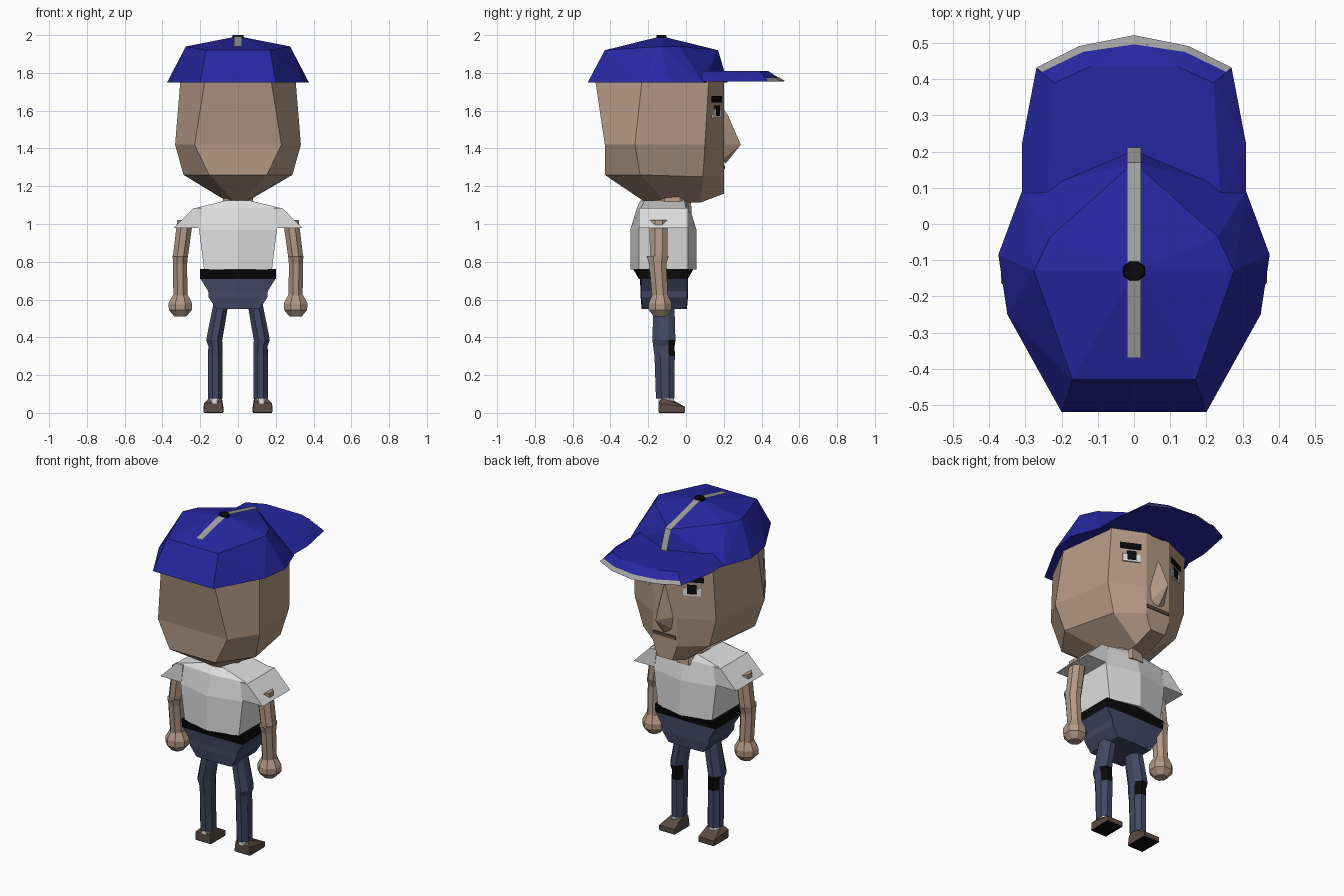
import bpy, bmesh, math
from mathutils import Vector

if "Cube" in bpy.data.objects:
    bpy.data.objects.remove(bpy.data.objects["Cube"])


def material(name, r, g, b):
    m = bpy.data.materials.new(name)
    m.diffuse_color = (r, g, b, 1)
    m.use_nodes = True
    m.node_tree.nodes["Principled BSDF"].inputs["Base Color"].default_value = m.diffuse_color
    return m


SKIN = material("skin", .45, .315, .235)
BLUE = material("cap blue", .02, .02, .36)
GREY = material("trim grey", .36, .36, .36)
WHITE = material("shirt white", .75, .75, .75)
BLACK = material("black", .003, .003, .003)
DENIM = material("denim", .055, .065, .13)
BROWN = material("shoe brown", .105, .07, .055)


def finish(name, bm, *mats):
    bmesh.ops.recalc_face_normals(bm, faces=bm.faces)
    me = bpy.data.meshes.new(name)
    bm.to_mesh(me)
    bm.free()
    for m in mats:
        me.materials.append(m)
    ob = bpy.data.objects.new(name, me)
    bpy.context.collection.objects.link(ob)
    return ob


def mirrored(half):
    """Close a half outline (x >= 0, back to front) into a full ring."""
    return half + [(-p[0],) + tuple(p[1:]) for p in reversed(half) if p[0] > 1e-6]


def loft(name, rings, *mats):
    bm = bmesh.new()
    rows = [[bm.verts.new(p) for p in r] for r in rings]
    n = len(rows[0])
    for a, b in zip(rows, rows[1:]):
        for i in range(n):
            j = (i + 1) % n
            bm.faces.new((a[i], a[j], b[j], b[i]))
    bm.faces.new(rows[0])
    bm.faces.new(rows[-1])
    return finish(name, bm, *mats)


def hull(name, pts, mat):
    bm = bmesh.new()
    for p in pts:
        bm.verts.new(p)
    res = bmesh.ops.convex_hull(bm, input=bm.verts)
    junk = {v for v in res["geom_interior"] + res["geom_unused"]
            if isinstance(v, bmesh.types.BMVert)}
    bmesh.ops.delete(bm, geom=list(junk), context='VERTS')
    bmesh.ops.dissolve_limit(bm, angle_limit=.02, verts=bm.verts, edges=bm.edges)
    return finish(name, bm, mat)


def limb(name, chain, *mats, n=8):
    """Faceted tube through stations (x, y, z, radius x, radius y)."""
    rings = []
    for x, y, z, rx, ry in chain:
        a = [(i + .5) * math.tau / n for i in range(n)]
        rings.append([(x + rx * math.cos(t), y + ry * math.sin(t), z) for t in a])
    return loft(name, rings, *mats)


def strip(name, left, right, mat):
    bm = bmesh.new()
    a, b = [[bm.verts.new(p) for p in row] for row in (left, right)]
    for i in range(len(a) - 1):
        bm.faces.new((a[i], a[i + 1], b[i + 1], b[i]))
    return finish(name, bm, mat)


def plate(name, x, y, z, w, h, turn, mat):
    bm = bmesh.new()
    bmesh.ops.create_cube(bm, size=1)
    bmesh.ops.scale(bm, vec=(w, .009, h), verts=bm.verts)
    ob = finish(name, bm, mat)
    ob.location = (x, y, z)
    ob.rotation_euler.z = turn
    return ob


# Head: half rings of back, side, cheek and front corners
head = [
    [(.02, -.215, 1.115), (.04, -.10, 1.115), (.05, .08, 1.115), (.05, .20, 1.16)],
    [(.153, -.43, 1.26), (.288, -.243, 1.26), (.22, .09, 1.25), (.08, .20, 1.25)],
    [(.23, -.43, 1.42), (.333, -.27, 1.42), (.27, .10, 1.42), (.08, .20, 1.42)],
    [(.175, -.48, 1.76), (.305, -.233, 1.76), (.26, .12, 1.76), (.08, .20, 1.76)],
]
loft("head", [mirrored(r) for r in head], SKIN)
hull("nose", mirrored([(0, .19, 1.62), (0, .22, 1.58), (.06, .19, 1.42), (.05, .19, 1.34),
                       (0, .29, 1.42), (0, .21, 1.32)]), SKIN)
plate("mouth", 0, .201, 1.30, .15, .02, 0, BROWN)
limb("neck", [(0, -.08, 1.06, .10, .12), (0, -.07, 1.16, .08, .10)], SKIN)

# Eyes and brows on the slanted face planes
for s in (1, -1):
    for part, x, z, w, h, lift, m in (("brow", .16, 1.66, .12, .035, 0, BLACK),
                                      ("eye", .155, 1.585, .10, .045, 0, WHITE),
                                      ("pupil", .155, 1.60, .05, .055, .002, BLACK)):
        y = .20 - (x - .08) * .48 + lift
        plate(part, s * x, y, z, w, h, -s * .447, m)

# Cap crown, brim and their trim
rim = [(.2, -.52), (.35, -.25), (.375, -.085), (.31, .09), (0, .22)]
crown = [(.17, -.43, 1.92), (.276, -.13, 1.94), (.232, -.036, 1.94), (0, .17, 1.92),
         (0, -.13, 1.994)]
hull("cap_crown", mirrored([(x, y, 1.75) for x, y in rim] + crown), BLUE)
edge = [(.27, .43, 1.755), (.15, .49, 1.755), (0, .52, 1.755)]
fold = [(.22, .39, 1.81), (.12, .435, 1.81), (0, .435, 1.81)]
hull("cap_brim", mirrored([(.31, .05, 1.755), (.31, .22, 1.755), (.24, .05, 1.81)]
                          + edge + fold), BLUE)
lift = Vector((0, .002, .003))
outer = [Vector(p) + lift for p in mirrored(edge)]
inner = [Vector(p).lerp(Vector(q), .3) + lift for p, q in zip(mirrored(edge), mirrored(fold))]
strip("brim_trim", outer, inner, GREY)
seam = [(-.37, 1.94), (-.13, 1.998), (.17, 1.924), (.215, 1.80)]
strip("cap_seam", [(-.02, y, z) for y, z in seam], [(.02, y, z) for y, z in seam], GREY)
limb("cap_button", [(0, -.13, 1.985, .034, .03), (0, -.13, 2.0, .03, .027)], BLACK)


# Torso: six-sided shirt, belt and hips
def six(x, back, front, z, point=.045):
    return mirrored([(0, back - point, z), (x, back, z), (x, front, z), (0, front + point, z)])


loft("shirt", [six(.18, -.25, .01, .76), six(.206, -.25, .01, .97),
               six(.225, -.24, 0, 1.085, .02), six(.06, -.22, -.01, 1.125, .02)], WHITE)
loft("belt", [six(.2, -.245, .005, .71, .005), six(.2, -.25, .01, .762, .03)], BLACK)
loft("hips", [six(.115, -.23, 0, .55, .005), six(.155, -.235, .005, .61, .005),
              six(.158, -.235, .005, .645, .005), six(.2, -.24, .005, .712, .005)], DENIM)

for s, side in ((1, "right"), (-1, "left")):
    # Sleeve and arm
    hull(side + "_sleeve", [(s * x, y, z) for y in (-.25, .01) for x, z in
                            ((.19, 1.085), (.235, 1.085), (.34, .98), (.2, .98))], WHITE)
    limb(side + "_upper_arm", [(s * .28, -.145, 1.02, .045, .052),
                               (s * .306, -.145, .82, .043, .05)], SKIN)
    limb(side + "_forearm", [(s * .306, -.15, .83, .043, .063), (s * .307, -.15, .79, .041, .05),
                             (s * .305, -.137, .61, .04, .045)], SKIN)
    limb(side + "_hand", [(s * .305, -.137, .625, .042, .045), (s * .305, -.137, .58, .068, .066),
                          (s * .305, -.137, .545, .066, .066),
                          (s * .305, -.137, .51, .035, .035)], SKIN)
    # Leg with a dark knee patch on the front
    leg = limb(side + "_leg", [(s * .09, -.117, .58, .043, .06), (s * .126, -.117, .385, .046, .066),
                               (s * .12, -.117, .355, .04, .062), (s * .12, -.113, .30, .042, .058),
                               (s * .12, -.11, .075, .042, .053)], DENIM, BLACK)
    for f in leg.data.polygons:
        if .3 < f.center.z < .38 and f.normal.y > .3:
            f.material_index = 1
    # Sock, shoe and sole
    limb(side + "_sock", [(s * .125, -.105, .05, .036, .045),
                          (s * .122, -.105, .082, .036, .045)], WHITE)
    hull(side + "_shoe", [(s * x, y, z) for x, y, z in
                          ((.078, -.145, .004), (.182, -.145, .004), (.078, -.005, .004),
                           (.182, -.005, .004), (.078, -.005, .032), (.182, -.005, .032),
                           (.085, -.145, .06), (.18, -.145, .05), (.085, -.125, .08),
                           (.15, -.125, .08), (.085, -.075, .07), (.165, -.075, .06))], BROWN)
    hull(side + "_sole", [(s * x, y, z) for x in (.08, .18) for y in (-.143, -.007)
                          for z in (0, .006)], BLACK)
